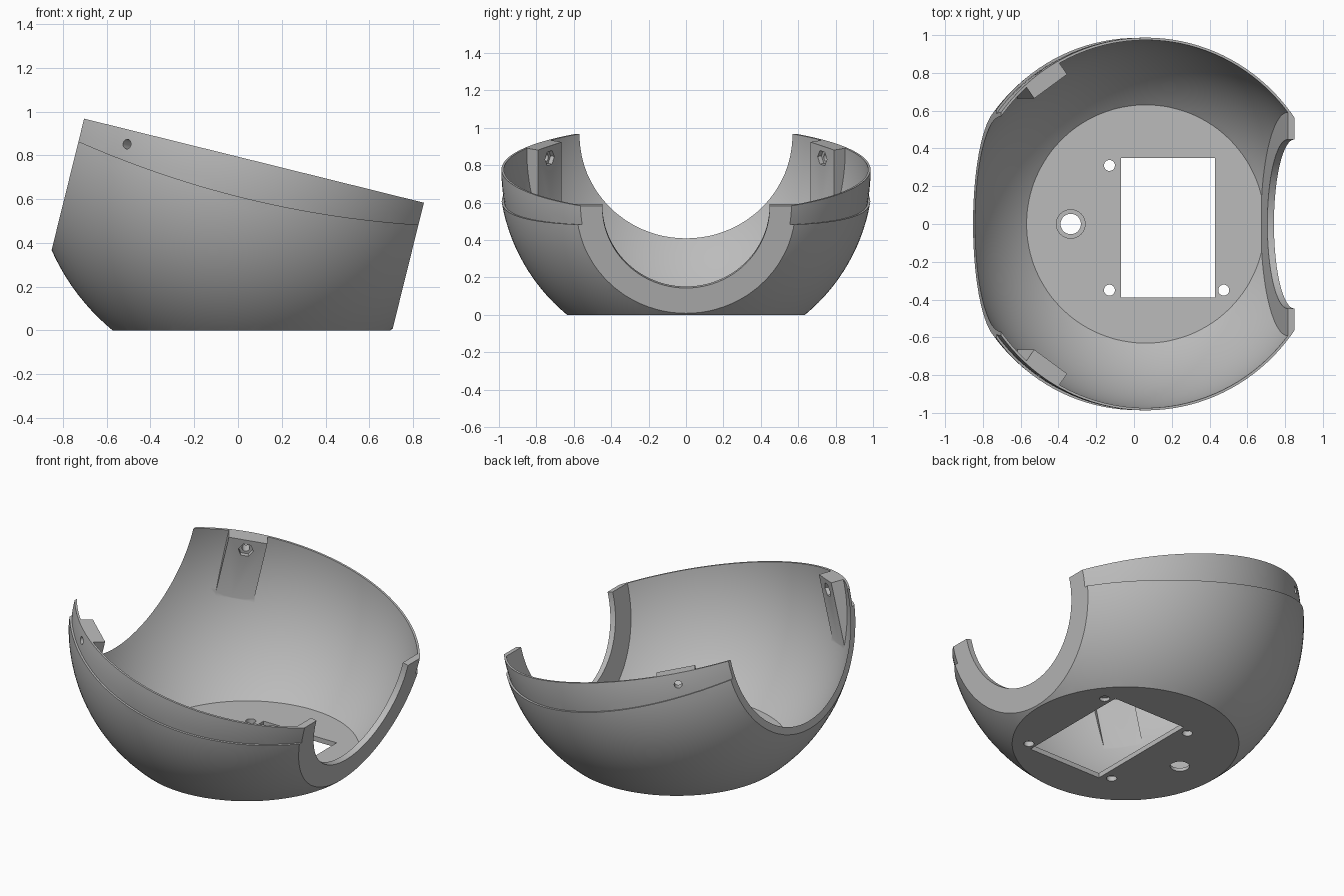
import bpy, bmesh, math
from mathutils import Matrix, Vector

cube = bpy.data.objects.get("Cube")
if cube:
    bpy.data.objects.remove(cube)

TILT = math.radians(13.9)
CENTRE = Vector((0.062, 0, 0.772))
# Tilted frame of the bowl: x across the two openings, z out of the rim
FRAME = Matrix.Translation(CENTRE) @ Matrix.Rotation(TILT, 4, 'Y')
WORLD = Matrix.Identity(4)
RIM, LEFT_CUT, RIGHT_CUT = 0.006, -0.79, 0.81
FLOOR = 0.03


def finish(name, bm, frame):
    bmesh.ops.recalc_face_normals(bm, faces=bm.faces)
    bm.transform(frame)
    mesh = bpy.data.meshes.new(name)
    bm.to_mesh(mesh)
    bm.free()
    ob = bpy.data.objects.new(name, mesh)
    bpy.context.collection.objects.link(ob)
    return ob


def ball(name, radius):
    bm = bmesh.new()
    bmesh.ops.create_uvsphere(bm, u_segments=128, v_segments=65, radius=radius)
    return finish(name, bm, FRAME)


def box(name, low, high, frame=FRAME):
    bm = bmesh.new()
    bmesh.ops.create_cube(bm, size=1)
    low, high = Vector(low), Vector(high)
    for v in bm.verts:
        v.co = (low + high) / 2 + v.co * (high - low)
    return finish(name, bm, frame)


def rod(name, radius, depth, frame, sides=32):
    bm = bmesh.new()
    bmesh.ops.create_cone(bm, cap_ends=True, segments=sides,
                          radius1=radius, radius2=radius, depth=depth)
    return finish(name, bm, frame)


def cut(target, *cutters):
    for cutter in cutters:
        cutter.hide_render = True
        mod = target.modifiers.new("cut", 'BOOLEAN')
        mod.operation, mod.solver, mod.object = 'DIFFERENCE', 'EXACT', cutter
        bpy.context.view_layer.objects.active = target
        bpy.ops.object.modifier_apply(modifier=mod.name)
        bpy.data.objects.remove(cutter)


# Hollow interior, leaving the floor, the flat flange and two screw blocks
cavity = ball("cavity", 0.974)
cut(cavity,
    box("floor_gap", (-2, -2, -2), (2, 2, FLOOR), WORLD),
    box("flange_gap", (RIGHT_CUT - 0.036, -2, -2), (2, 2, 2)))
block_frames = []
for side in (-1, 1):
    azimuth = math.pi - side * math.radians(54.5)
    block_frames.append(FRAME @ Matrix.Rotation(azimuth, 4, 'Z'))
for frame in block_frames:
    cut(cavity, box("block_gap", (0.895, -0.11, -0.6), (1.1, 0.11, 0.3), frame))

# Recess under the rim, with a curved lower edge
bm = bmesh.new()
steps = 32
outline = [(-1.1, 0.2)]
for i in range(steps + 1):
    u = -1.1 + 2.2 * i / steps
    outline.append((u, -0.17 + 0.11 * u * u))
outline.append((1.1, 0.2))
face = bm.faces.new([bm.verts.new((u, -1.2, n)) for u, n in outline])
side = bmesh.ops.extrude_face_region(bm, geom=[face])
bmesh.ops.translate(bm, vec=(0, 2.4, 0),
                    verts=[g for g in side["geom"] if isinstance(g, bmesh.types.BMVert)])
lip_recess = finish("lip_recess", bm, FRAME)
cut(lip_recess, ball("lip_core", 0.987))

# Bowl shell
bowl = ball("bowl_shell", 1.0)
cut(bowl, cavity, lip_recess)
cut(bowl,
    box("below", (-2, -2, -2), (2, 2, 0), WORLD),
    box("above_rim", (-2, -2, RIM), (2, 2, 2)),
    box("left_side", (-2, -2, -2), (LEFT_CUT, 2, 2)),
    box("right_side", (RIGHT_CUT, -2, -2), (2, 2, 2)))

# Round opening in the flange
cut(bowl, rod("flange_hole", 0.447, 0.4,
              FRAME @ Matrix.Translation((0.9, 0, 0)) @ Matrix.Rotation(math.pi / 2, 4, 'Y'), 96))

# Floor window, mounting holes (one blind) and counterbored cable hole
cut(bowl, box("window", (-0.07, -0.39, -1), (0.43, 0.35, 0.1), WORLD))
for x, y, z in ((-0.13, 0.31, 0), (-0.13, -0.35, 0), (0.475, -0.35, 0), (0.475, 0.31, -0.08)):
    cut(bowl, rod("mount_hole", 0.029, 0.2, Matrix.Translation((x, y, z))))
cut(bowl,
    rod("cable_hole", 0.054, 0.2, Matrix.Translation((-0.335, 0, 0))),
    rod("counterbore", 0.076, 0.1, Matrix.Translation((-0.335, 0, FLOOR + 0.04))))

# Screw holes and hexagonal nut pockets in the blocks
for frame in block_frames:
    turn = Matrix.Rotation(math.pi / 2, 4, 'Y')
    cut(bowl,
        rod("screw_hole", 0.022, 0.4, frame @ Matrix.Translation((0.95, 0, -0.06)) @ turn),
        rod("nut_pocket", 0.043, 0.1, frame @ Matrix.Translation((0.87, 0, -0.06)) @ turn, 6))

# Plain grey finish
grey = bpy.data.materials.new("plain_grey")
grey.use_nodes = True
colour = (0.5, 0.5, 0.5, 1)
grey.diffuse_color = colour
grey.node_tree.nodes["Principled BSDF"].inputs["Base Color"].default_value = colour
bowl.data.materials.clear()
bowl.data.materials.append(grey)

bpy.ops.object.select_all(action='DESELECT')
bowl.select_set(True)
bpy.context.view_layer.objects.active = bowl
bpy.ops.object.shade_smooth_by_angle(angle=math.radians(25))
